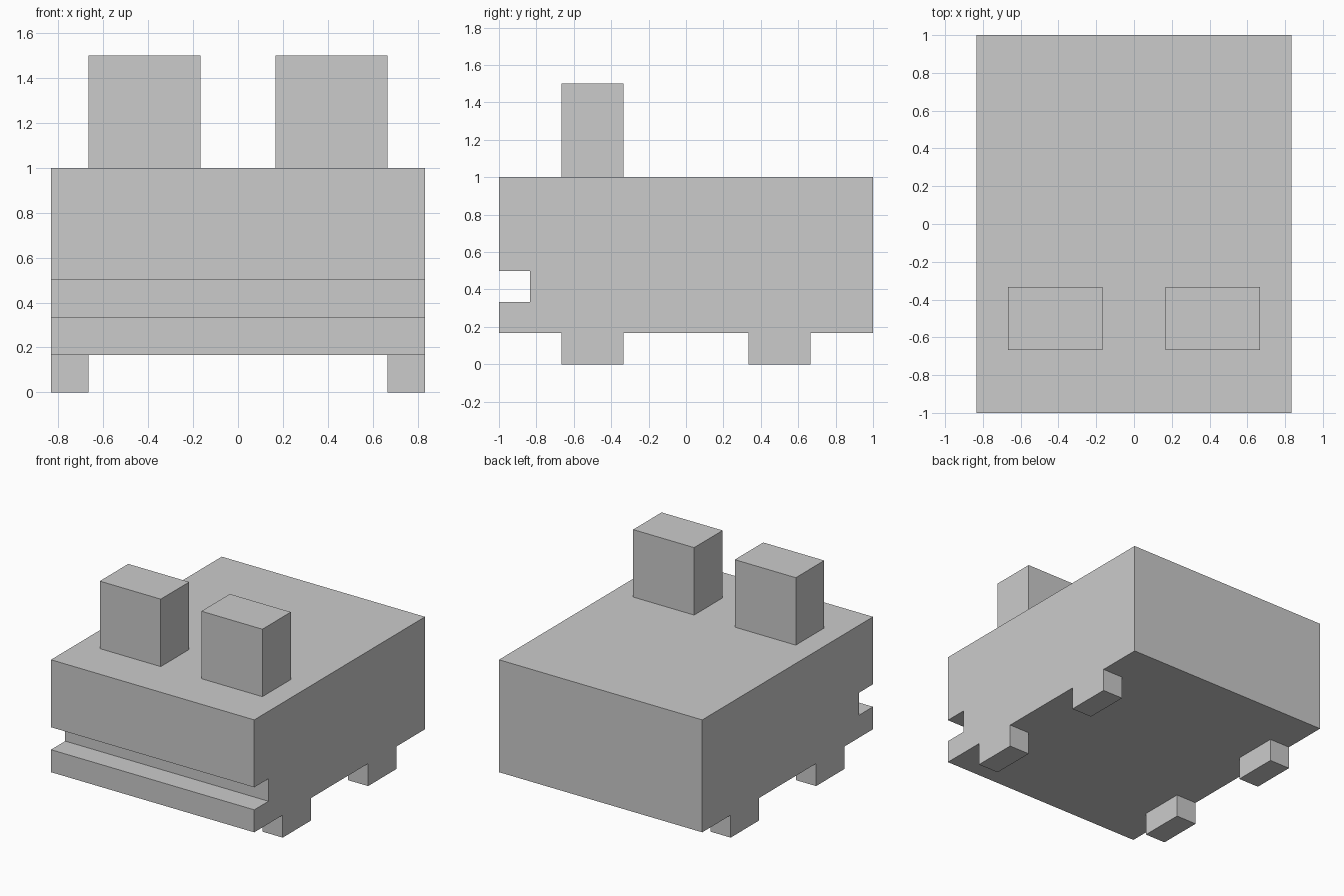
import bpy
import bmesh

if "Cube" in bpy.data.objects:
    bpy.data.objects.remove(bpy.data.objects["Cube"])

U = 1 / 6  # the model sits on a grid of sixths


def extrude_profile(name, profile, x0, x1):
    """Extrude a closed (y, z) profile along x; all values in grid units."""
    bm = bmesh.new()
    face = bm.faces.new([bm.verts.new((x0 * U, y * U, z * U)) for y, z in profile])
    ext = bmesh.ops.extrude_face_region(bm, geom=[face])
    verts = [g for g in ext["geom"] if isinstance(g, bmesh.types.BMVert)]
    bmesh.ops.translate(bm, verts=verts, vec=((x1 - x0) * U, 0, 0))
    bmesh.ops.recalc_face_normals(bm, faces=bm.faces)
    mesh = bpy.data.meshes.new(name)
    bm.to_mesh(mesh)
    bm.free()
    obj = bpy.data.objects.new(name, mesh)
    bpy.context.collection.objects.link(obj)
    return obj


def box(name, x, y, z):
    return extrude_profile(
        name, [(y[0], z[0]), (y[1], z[0]), (y[1], z[1]), (y[0], z[1])], *x)


# Body with the mouth slot cut across the front
extrude_profile("body", [(-6, 1), (6, 1), (6, 6), (-6, 6),
                         (-6, 3), (-5, 3), (-5, 2), (-6, 2)], -5, 5)

# Eye blocks and feet, mirrored left and right
for side, s in (("left", -1), ("right", 1)):
    box(f"{side}_eye", sorted((s * 1, s * 4)), (-4, -2), (6, 9))
    for end, y in (("front", (-4, -2)), ("back", (2, 4))):
        box(f"{end}_{side}_foot", sorted((s * 4, s * 5)), y, (0, 1))
